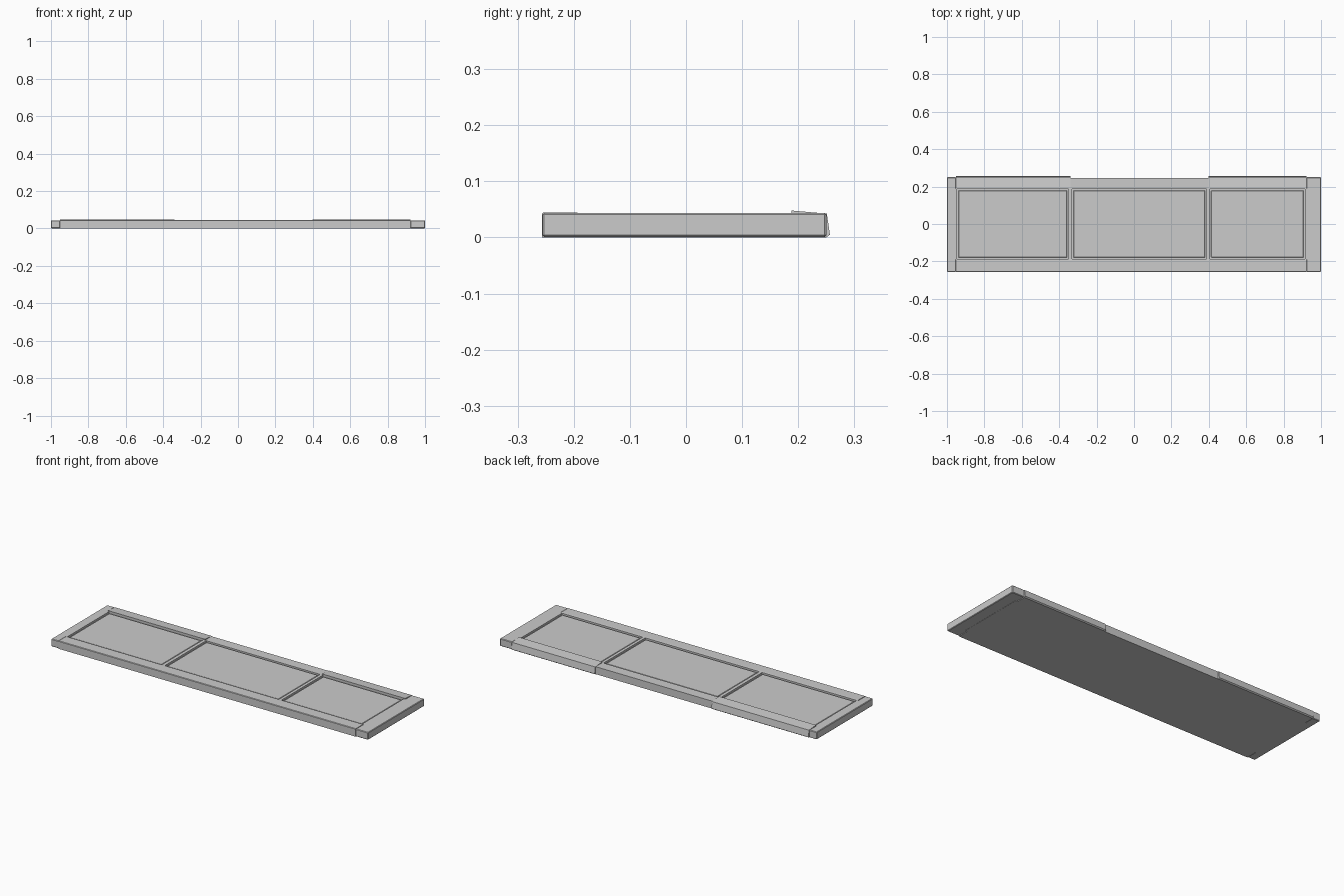
import bpy, bmesh

if "Cube" in bpy.data.objects:
    bpy.data.objects.remove(bpy.data.objects["Cube"])


def prism(name, x0, x1, profile, bevel=0.0):
    """Extrude a (y, z) profile along x."""
    bm = bmesh.new()
    face = bm.faces.new([bm.verts.new((x0, y, z)) for y, z in profile])
    ext = bmesh.ops.extrude_face_region(bm, geom=[face])
    moved = [g for g in ext["geom"] if isinstance(g, bmesh.types.BMVert)]
    bmesh.ops.translate(bm, verts=moved, vec=(x1 - x0, 0, 0))
    bmesh.ops.recalc_face_normals(bm, faces=bm.faces)
    me = bpy.data.meshes.new(name)
    bm.to_mesh(me)
    bm.free()
    ob = bpy.data.objects.new(name, me)
    bpy.context.collection.objects.link(ob)
    if bevel:
        mod = ob.modifiers.new("edge", "BEVEL")
        mod.width = bevel
        mod.segments = 1
    return ob


def box(name, x0, x1, y0, y1, z0, z1, bevel=0.0):
    return prism(name, x0, x1, [(y0, z0), (y1, z0), (y1, z1), (y0, z1)], bevel)


# Backing slab under the panels
box("backing_board", -0.96, 0.935, -0.195, 0.195, 0.0, 0.033)

# End boards
box("left_end_board", -1.0, -0.952, -0.256, 0.25, 0.001, 0.0435, 0.003)
box("right_end_board", 0.922, 1.0, -0.256, 0.25, 0.001, 0.0435, 0.003)

# Front rail, leaning very slightly
prism("front_rail", -0.952, 0.922,
      [(-0.257, 0.0), (-0.187, 0.0), (-0.187, 0.0435), (-0.198, 0.0445), (-0.254, 0.0445), (-0.257, 0.042)])

# Rear rails: level in the middle, twisted outward at both sides
tilted = [(0.19, 0.0), (0.25, 0.0), (0.2565, 0.005), (0.251, 0.0425), (0.188, 0.048)]
prism("left_rear_rail", -0.952, -0.34, tilted)
prism("right_rear_rail", 0.397, 0.922, tilted)
box("middle_rear_rail", -0.34, 0.397, 0.187, 0.247, 0.0, 0.0425)

# Dividers and narrow side stiles
for name, x0, x1 in [("left_stile", -0.955, -0.946), ("left_divider", -0.35, -0.331),
                     ("right_divider", 0.388, 0.405), ("right_stile", 0.914, 0.925)]:
    box(name, x0, x1, -0.19, 0.19, 0.0, 0.0435)

# Raised panels with a groove around each
for name, x0, x1 in [("left_panel", -0.946, -0.35), ("middle_panel", -0.331, 0.388),
                     ("right_panel", 0.405, 0.914)]:
    box(name, x0 + 0.008, x1 - 0.008, -0.179, 0.179, 0.03, 0.039, 0.002)
